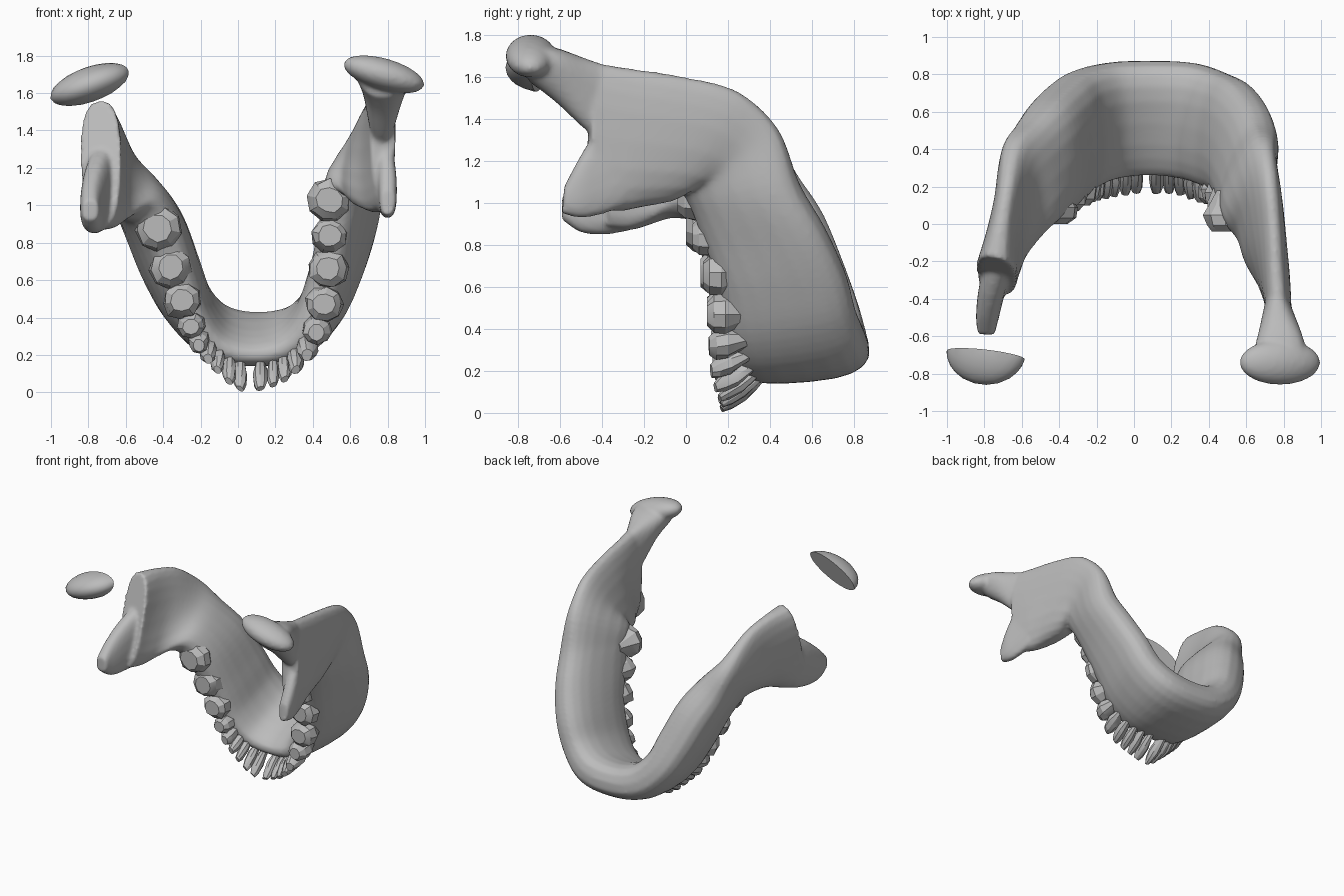
import bpy
import bmesh
import math
import random
from mathutils import Vector, Matrix

random.seed(4)
default_cube = bpy.data.objects.get("Cube")
if default_cube:
    bpy.data.objects.remove(default_cube, do_unlink=True)

bone = bpy.data.materials.new("bone_grey")
bone.use_nodes = True
tint = (0.5, 0.5, 0.5, 1)
bone.diffuse_color = tint
bone.node_tree.nodes["Principled BSDF"].inputs["Base Color"].default_value = tint


def make_object(name, bm, angle=None):
    bmesh.ops.recalc_face_normals(bm, faces=bm.faces)
    mesh = bpy.data.meshes.new(name)
    bm.to_mesh(mesh)
    bm.free()
    mesh.materials.append(bone)
    obj = bpy.data.objects.new(name, mesh)
    bpy.context.collection.objects.link(obj)
    if angle:
        bpy.ops.object.select_all(action='DESELECT')
        obj.select_set(True)
        bpy.context.view_layer.objects.active = obj
        bpy.ops.object.shade_smooth_by_angle(angle=math.radians(angle))
    return obj


def skin(bm, rings):
    """Join equal rings of points into a closed tube with capped ends."""
    loops = [[bm.verts.new(p) for p in ring] for ring in rings]
    for a, b in zip(loops, loops[1:]):
        for i in range(len(a)):
            j = (i + 1) % len(a)
            bm.faces.new((a[i], a[j], b[j], b[i]))
    bm.faces.new(loops[0])
    bm.faces.new(loops[-1])


def resample(rows, steps):
    """Smooth interpolation through a list of section rows."""
    out = []
    last = len(rows) - 1
    for k in range(last):
        p0, p1, p2, p3 = (rows[min(max(k + d, 0), last)] for d in (-1, 0, 1, 2))
        for s in range(steps):
            t = s / steps
            out.append([b + 0.5 * t * (c - a + t * (2 * a - 5 * b + 4 * c - d
                        + t * (3 * (b - c) + d - a)))
                        for a, b, c, d in zip(p0, p1, p2, p3)])
    out.append(rows[last])
    return out


def power(v, e):
    return math.copysign(abs(v) ** e, v)


def plate_loft(bm, rows, sides=20):
    """Each row: tooth edge xyz, border edge xyz, thickness at either edge."""
    rows = resample(rows, 5)
    edges = [(Vector(r[:3]), Vector(r[3:6]), r[6], r[7]) for r in rows]
    mids = [(e[0] + e[1]) / 2 for e in edges]
    rings = []
    for k, (near, far, thin, thick) in enumerate(edges):
        path = mids[min(k + 1, len(mids) - 1)] - mids[max(k - 1, 0)]
        normal = (far - near).cross(path).normalized()
        ring = []
        for i in range(sides):
            a = math.tau * i / sides
            s = 0.5 - 0.5 * power(math.cos(a), 0.8)
            half = 0.5 * (thin + (thick - thin) * s)
            ring.append(near.lerp(far, s) + normal * half * power(math.sin(a), 0.75))
        rings.append(ring)
    skin(bm, rings)


# Body and ramus sections, from the midline outwards
midline = [(.08, .26, .19, .08, .87, .335, .15, .32)]
left_side = [
    (.26, .24, .23, .31, .86, .36, .18, .32),
    (.38, .2, .37, .47, .81, .48, .21, .29),
    (.46, .16, .6, .57, .76, .66, .24, .28),
    (.5, .08, .84, .655, .66, .87, .25, .27),
    (.53, .02, 1.0, .7, .54, 1.08, .27, .25),
    (.56, -.03, 1.06, .71, .44, 1.35, .31, .18),
    (.635, -.1, 1.01, .73, .25, 1.53, .29, .15),
    (.68, -.22, .98, .75, 0, 1.6, .27, .14),
    (.74, -.34, .96, .76, -.25, 1.64, .19, .15),
    (.78, -.48, 1.0, .77, -.44, 1.67, .11, .16),
]
right_side = [
    (-.1, .24, .23, -.13, .86, .38, .18, .33),
    (-.22, .19, .37, -.29, .82, .52, .21, .34),
    (-.3, .13, .57, -.39, .75, .71, .25, .37),
    (-.39, .05, .82, -.48, .66, .92, .28, .36),
    (-.47, -.01, .95, -.57, .55, 1.09, .28, .3),
    (-.55, -.08, .95, -.65, .44, 1.28, .27, .21),
    (-.64, -.18, .9, -.68, .22, 1.46, .23, .16),
    (-.69, -.27, .87, -.71, .02, 1.53, .23, .17),
    (-.73, -.38, .88, -.74, -.18, 1.56, .2, .24),
]
left_coronoid = [
    (.77, -.3, .98, .77, -.3, 1.38, .1, .12),
    (.79, -.42, .94, .79, -.42, 1.34, .1, .1),
    (.8, -.51, .93, .8, -.5, 1.23, .1, .1),
    (.8, -.59, .95, .8, -.58, 1.08, .08, .08),
]
right_coronoid = [
    (-.73, -.26, .87, -.74, -.26, 1.3, .14, .16),
    (-.76, -.38, .85, -.77, -.38, 1.22, .14, .14),
    (-.78, -.5, .86, -.79, -.5, 1.12, .13, .11),
    (-.79, -.59, .92, -.79, -.59, 1.03, .09, .09),
]
condyle_neck = [
    (.76, -.33, 1.24, .76, -.33, 1.64, .08, .08),
    (.77, -.48, 1.35, .77, -.48, 1.69, .14, .19),
    (.78, -.62, 1.48, .78, -.62, 1.74, .16, .31),
    (.78, -.75, 1.58, .78, -.75, 1.76, .2, .38),
]


def ellipsoid(bm, centre, radii, tilt, detail):
    matrix = (Matrix.Translation(centre) @ Matrix.Rotation(tilt, 4, 'Y')
              @ Matrix.Diagonal((*radii, 1)))
    bmesh.ops.create_icosphere(bm, subdivisions=detail, radius=1, matrix=matrix)


# Jawbone: overlapping lofts fused into one smooth surface
bm = bmesh.new()
plate_loft(bm, right_side[::-1] + midline + left_side)
for process in (left_coronoid, right_coronoid, condyle_neck):
    plate_loft(bm, process)
ellipsoid(bm, (.78, -.74, 1.7), (.225, .12, .085), 0.28, 3)
jaw = make_object("jawbone", bm)
fuse = jaw.modifiers.new("fuse", 'REMESH')
fuse.mode = 'VOXEL'
fuse.voxel_size = 0.014
fuse.use_smooth_shade = True
soften = jaw.modifiers.new("soften", 'SMOOTH')
soften.factor = 0.5
soften.iterations = 5

# Detached right condyle, flat where it broke away
bm = bmesh.new()
ellipsoid(bm, (-.79, -.68, 1.645), (.225, .18, .095), -0.34, 3)
cut = bmesh.ops.bisect_plane(bm, geom=bm.verts[:] + bm.edges[:] + bm.faces[:],
                             plane_co=(-.79, -.7, 1.65), plane_no=(.2, 1, -.3),
                             clear_outer=True)
rim = [e for e in cut["geom_cut"] if isinstance(e, bmesh.types.BMEdge)]
bmesh.ops.contextual_create(bm, geom=rim)
make_object("right_condyle_fragment", bm, 40)

# Teeth: crown x, z, tip y, width along the row
left_teeth = [
    (.12, .02, .17, .08), (.19, .04, .17, .07), (.25, .07, .16, .08),
    (.31, .12, .14, .09), (.37, .2, .12, .11), (.42, .32, .11, .15),
    (.46, .47, .1, .19), (.48, .66, .08, .21), (.49, .84, .03, .19),
    (.49, 1.03, -.04, .23),
]
right_teeth = [
    (.01, .02, .17, .08), (-.05, .06, .16, .08), (-.11, .12, .15, .08),
    (-.16, .18, .14, .09), (-.21, .25, .13, .11), (-.25, .35, .12, .14),
    (-.3, .49, .1, .2), (-.36, .67, .07, .22), (-.43, .88, 0, .25),
]
crown_profile = [(0, .4), (.35, .75), (.6, 1), (.85, .92), (1, .6)]


def tooth(name, x, z, y, width, along):
    front = max(0, 1 - z / 0.4)
    tip = Vector((x, y, z))
    root = tip + Vector((0, 0.22, 0.2 * front))
    axis = (tip - root).normalized()
    across = axis.cross(along).normalized()
    depth = 0.8 * width + 0.05
    bm = bmesh.new()
    rings = []
    for s, r in crown_profile:
        taper = 1 - 0.6 * front * s * s
        ring = []
        for i in range(9):
            a = math.tau * i / 9
            wobble = random.uniform(0.92, 1.08) * r / 2
            ring.append(root.lerp(tip, s) + along * math.cos(a) * width * wobble
                        + across * math.sin(a) * depth * wobble * taper)
        rings.append(ring)
    skin(bm, rings)
    # Shallow pit in the biting face
    bm.faces.ensure_lookup_table()
    top = bm.faces[-1]
    bmesh.ops.inset_individual(bm, faces=[top], thickness=width * 0.15,
                               depth=-width * 0.06 * (1 - front))
    make_object(name, bm, 25)


for side, row in (("left", left_teeth), ("right", right_teeth)):
    for n, (x, z, y, width) in enumerate(row):
        before, after = row[max(n - 1, 0)], row[min(n + 1, len(row) - 1)]
        along = Vector((after[0] - before[0], 0, after[1] - before[1])).normalized()
        tooth(f"{side}_tooth_{n + 1}", x, z, y, width, along)
